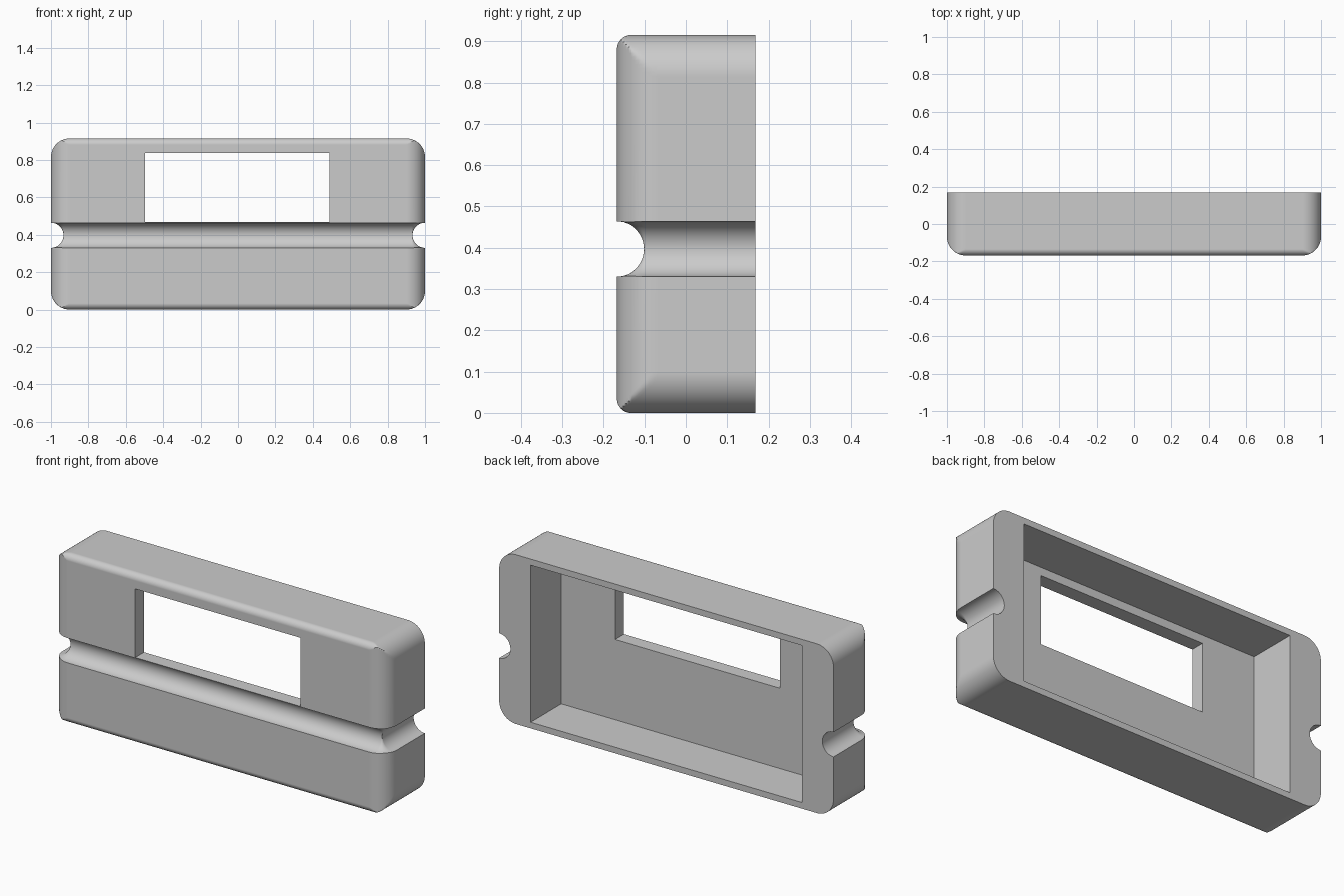
import bpy
import bmesh
from math import sin, cos, pi, sqrt
from mathutils import Vector

W, D, H = 1.0, 0.168, 0.915      # half width, half depth, full height
R_END, R_LIP = 0.1, 0.034        # end rounding, top and bottom front rounding
GROOVE_R, GROOVE_Z, BEND = 0.067, 0.397, 0.07
SEG = 16

cube = bpy.data.objects.get("Cube")
if cube:
    bpy.data.objects.remove(cube, do_unlink=True)

grey = bpy.data.materials.new("light_grey")
grey.use_nodes = True
colour = (0.6, 0.6, 0.6, 1)
grey.diffuse_color = colour
grey.node_tree.nodes["Principled BSDF"].inputs["Base Color"].default_value = colour


def loft(name, rings):
    """Skin closed rings of points and cap both ends."""
    bm = bmesh.new()
    loops = [[bm.verts.new(p) for p in ring] for ring in rings]
    for a, b in zip(loops, loops[1:]):
        for i in range(len(a)):
            j = (i + 1) % len(a)
            bm.faces.new((a[i], a[j], b[j], b[i]))
    bm.faces.new(loops[0])
    bm.faces.new(loops[-1])
    bmesh.ops.remove_doubles(bm, verts=bm.verts, dist=1e-5)
    bmesh.ops.recalc_face_normals(bm, faces=bm.faces)
    mesh = bpy.data.meshes.new(name)
    bm.to_mesh(mesh)
    bm.free()
    mesh.materials.append(grey)
    obj = bpy.data.objects.new(name, mesh)
    bpy.context.collection.objects.link(obj)
    return obj


def box(name, x0, x1, y0, y1, z0, z1):
    return loft(name, [[(x0, y, z0), (x1, y, z0), (x1, y, z1), (x0, y, z1)]
                       for y in (y0, y1)])


def inset(depth, r):
    """Sideways inset of a quarter-round edge at a depth behind the front."""
    t = max(r - depth, 0)
    return r - sqrt(max(r * r - t * t, 0))


# Housing: rounded rectangle, clamped inward towards the front
outline = []
for k, (sx, sz) in enumerate([(1, 1), (-1, 1), (-1, -1), (1, -1)]):
    for i in range(SEG + 1):
        a = (k + i / SEG) * pi / 2
        outline.append((sx * (W - R_END) + R_END * cos(a),
                        H / 2 + sz * (H / 2 - R_END) + R_END * sin(a)))
depths = {round(r * (1 - cos(i / SEG * pi / 2)), 5)
          for r in (R_END, R_LIP) for i in range(SEG + 1)} | {2 * D}
rings = []
for d in sorted(depths):
    dx, dz = inset(d, R_END), inset(d, R_LIP)
    rings.append([(min(max(x, dx - W), W - dx), d - D, min(max(z, dz), H - dz))
                  for x, z in outline])
housing = loft("housing", rings)

# Groove cutter: round section swept around the front and both ends
path = [(W, 2 * D, 1, 0)]
for sx, start in ((1, 0), (-1, pi / 2)):
    for i in range(SEG + 1):
        a = start + i / SEG * pi / 2
        path.append((sx * (W - BEND) + BEND * cos(a), BEND - D - BEND * sin(a),
                     cos(a), -sin(a)))
path.append((-W, 2 * D, -1, 0))
rings = []
for x, y, nx, ny in path:
    ring = []
    for i in range(3 * SEG):
        a = 2 * pi * i / (3 * SEG)
        ring.append(Vector((x, y, GROOVE_Z))
                    + GROOVE_R * Vector((nx * cos(a), ny * cos(a), sin(a))))
    rings.append(ring)

cutters = [
    loft("groove_cutter", rings),
    box("back_cavity_cutter", -0.812, 0.812, -0.093, 2 * D, 0.033, H - 0.033),
    box("window_cutter", -0.497, 0.49, -2 * D, 0, 0.467, 0.838),
]
for cutter in cutters:
    cutter.hide_render = True
    mod = housing.modifiers.new(cutter.name, "BOOLEAN")
    mod.operation = "DIFFERENCE"
    mod.solver = "EXACT"
    mod.object = cutter

# Bake the cuts and remove the cutters
bpy.context.view_layer.update()
graph = bpy.context.evaluated_depsgraph_get()
baked = bpy.data.meshes.new_from_object(housing.evaluated_get(graph))
housing.modifiers.clear()
housing.data = baked
for cutter in cutters:
    bpy.data.objects.remove(cutter, do_unlink=True)

# Smooth rounded surfaces, crisp cut edges
for obj in bpy.context.selected_objects:
    obj.select_set(False)
housing.select_set(True)
bpy.context.view_layer.objects.active = housing
bpy.ops.object.shade_smooth_by_angle(angle=pi / 6)
weighted = housing.modifiers.new("even_shading", "WEIGHTED_NORMAL")
weighted.keep_sharp = True
